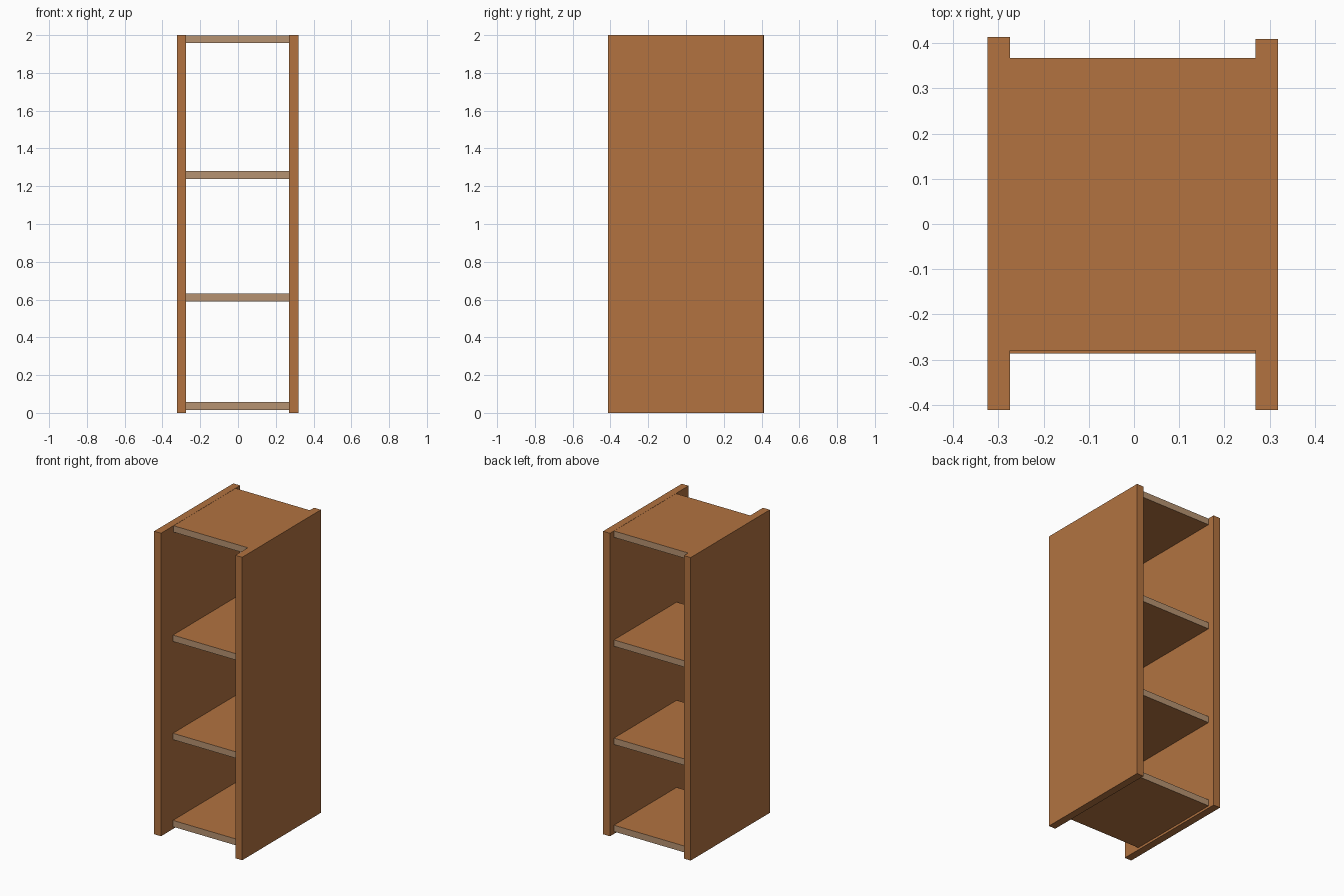
import bpy

if "Cube" in bpy.data.objects:
    bpy.data.objects.remove(bpy.data.objects["Cube"])


def material(name, rgb):
    m = bpy.data.materials.new(name)
    m.diffuse_color = (*rgb, 1.0)
    m.use_nodes = True
    m.node_tree.nodes["Principled BSDF"].inputs["Base Color"].default_value = m.diffuse_color
    return m


WOOD = material("brown_wood", (0.445, 0.171, 0.051))
EDGE = material("pale_edge_band", (0.47, 0.29, 0.165))


def board(name, lo, hi):
    """Axis-aligned board between two corners."""
    size = [b - a for a, b in zip(lo, hi)]
    centre = [(a + b) / 2 for a, b in zip(lo, hi)]
    bpy.ops.mesh.primitive_cube_add(size=1)
    ob = bpy.context.object
    ob.name = name
    for v in ob.data.vertices:
        v.co = [c + s * k for c, s, k in zip(centre, size, v.co)]
    ob.data.materials.append(WOOD)
    return ob


# Tall side panels
board("left_side_panel", (-0.324, -0.412, 0), (-0.274, 0.414, 2.0))
board("right_side_panel", (0.269, -0.412, 0), (0.319, 0.409, 2.0))

# Shelves, set back from the panel edges, with pale front and back edges
shelves = [("bottom_shelf", 0.015, 0.057), ("lower_shelf", 0.59, 0.632),
           ("upper_shelf", 1.238, 1.28), ("top_shelf", 1.957, 1.999)]
for name, z0, z1 in shelves:
    front = -0.28 if name == "top_shelf" else -0.287
    shelf = board(name, (-0.274, front, z0), (0.269, 0.367, z1))
    shelf.data.materials.append(EDGE)
    for f in shelf.data.polygons:
        if abs(f.normal.y) > 0.5:
            f.material_index = 1
